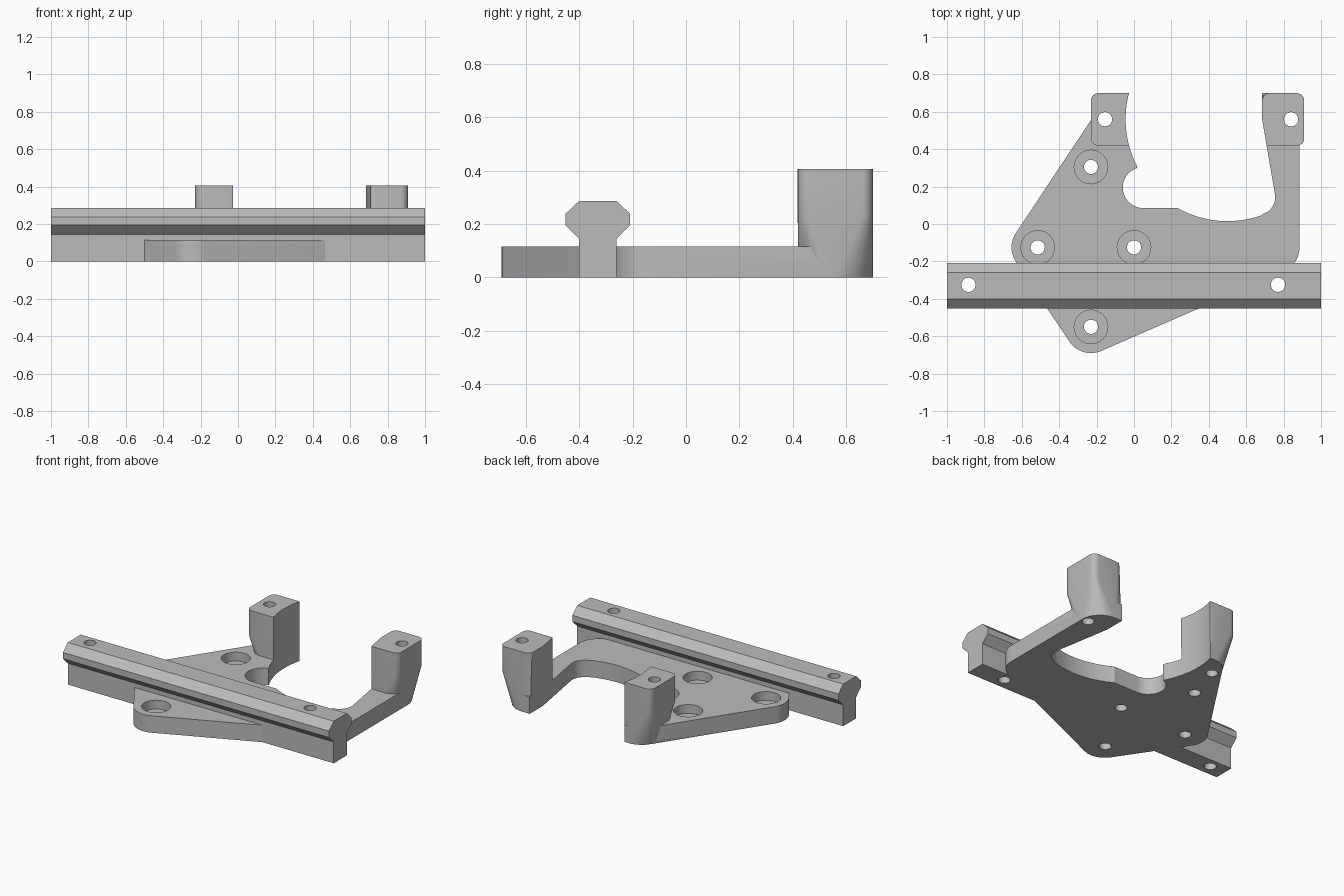
import bpy, bmesh
from math import sin, cos, radians, pi

if "Cube" in bpy.data.objects:
    bpy.data.objects.remove(bpy.data.objects["Cube"], do_unlink=True)

gray = bpy.data.materials.new("light_gray")
gray.use_nodes = True
gray.diffuse_color = (0.5, 0.5, 0.5, 1)
gray.node_tree.nodes["Principled BSDF"].inputs["Base Color"].default_value = (0.5, 0.5, 0.5, 1)

PLATE = 0.115    # plate thickness
TOP = 0.405      # tower height
CORNER = 0.14    # plate corner radius
BORE = 0.038     # screw hole radius


def finish(name, bm):
    bmesh.ops.recalc_face_normals(bm, faces=bm.faces)
    mesh = bpy.data.meshes.new(name)
    bm.to_mesh(mesh)
    bm.free()
    mesh.materials.append(gray)
    obj = bpy.data.objects.new(name, mesh)
    bpy.context.collection.objects.link(obj)
    return obj


def arc(cx, cy, r, a, b, n):
    angles = [radians(a + (b - a) * i / n) for i in range(n + 1)]
    return [(cx + r * cos(t), cy + r * sin(t)) for t in angles]


def at(points, z):
    return [(x, y, z) for x, y in points]


def hull(name, points):
    bm = bmesh.new()
    for p in points:
        bm.verts.new(p)
    res = bmesh.ops.convex_hull(bm, input=bm.verts[:])
    loose = {v for v in res["geom_interior"] + res["geom_unused"]
             if isinstance(v, bmesh.types.BMVert) and not v.link_faces}
    bmesh.ops.delete(bm, geom=list(loose), context='VERTS')
    bmesh.ops.dissolve_limit(bm, angle_limit=0.01, verts=bm.verts[:], edges=bm.edges[:])
    return finish(name, bm)


def prism(name, outline, offset):
    bm = bmesh.new()
    face = bm.faces.new([bm.verts.new(p) for p in outline])
    geom = bmesh.ops.extrude_face_region(bm, geom=[face])["geom"]
    bmesh.ops.translate(bm, vec=offset, verts=[v for v in geom if isinstance(v, bmesh.types.BMVert)])
    return finish(name, bm)


def combine(target, other, operation):
    other.hide_render = True
    mod = target.modifiers.new("combine", 'BOOLEAN')
    mod.operation, mod.object, mod.solver = operation, other, 'EXACT'
    bpy.context.view_layer.objects.active = target
    bpy.ops.object.modifier_apply(modifier=mod.name)
    bpy.data.objects.remove(other, do_unlink=True)


def drill(target, x, y, r, z0, z1):
    circle = arc(x, y, r, 0, 360, 32)[:-1]
    combine(target, prism("drill_cutter", at(circle, z0), (0, 0, z1 - z0)), 'DIFFERENCE')


def rounded_box(x0, x1, y0, y1, r):
    pts = []
    for i, (x, y) in enumerate([(x1 - r, y1 - r), (x0 + r, y1 - r), (x0 + r, y0 + r), (x1 - r, y0 + r)]):
        pts += arc(x, y, r, 90 * i, 90 * i + 90, 6)
    return pts


# Plate: rounded hull around five corners
feet = [(-0.06, 0.56), (0.745, 0.56)]
corners = feet + [(-0.515, -0.125), (-0.23, -0.55), (0.745, -0.125)]
rim = [p for x, y in corners for p in arc(x, y, CORNER, 0, 360, 48)[:-1]]
plate = hull("mounting_plate", at(rim, 0) + at(rim, PLATE))

# Towers: rounded blocks tapering down into round feet
for (fx, fy), (x0, x1) in zip(feet, [(-0.23, 0.0), (0.685, 0.91)]):
    block = rounded_box(x0, x1, 0.418, 0.7, 0.04)
    foot = arc(fx, fy, CORNER, 0, 360, 48)[:-1]
    tower = hull("tower", at(foot, 0) + at(block, 0.23) + at(block, TOP))
    combine(plate, tower, 'UNION')

# Opening between the towers
opening = arc(0.5, 0.56, 0.545, 154, 207.3, 16)
opening += arc(0.05, 0.195, 0.11, 107, 270, 16)
opening += arc(0.5, 0.56, 0.545, 240.4, 289, 16)
opening += arc(0.662, 0.143, 0.093, -68, 9, 10)
opening += [(0.685, 0.56), (0.685, 0.8)]
combine(plate, prism("opening_cutter", at(opening, -0.1), (0, 0, 0.7)), 'DIFFERENCE')

# Counterbored plate holes and tower holes
for x, y in [(-0.23, 0.305), (-0.515, -0.125), (0, -0.125), (-0.23, -0.55)]:
    drill(plate, x, y, 0.09, 0.055, 0.3)
    drill(plate, x, y, BORE, -0.1, 0.3)
for x in (-0.155, 0.84):
    drill(plate, x, 0.56, BORE, -0.1, 0.6)

# Rail: mirrored T-shaped section swept along x
half = [(0.07, 0), (0.07, 0.145), (0.121, 0.195), (0.121, 0.238), (0.07, 0.286)]
section = [(-0.33 + w, z) for w, z in half] + [(-0.33 - w, z) for w, z in reversed(half)]
rail = prism("rail", [(-1, y, z) for y, z in section], (2, 0, 0))
for x in (-0.885, 0.77):
    drill(rail, x, -0.325, BORE, -0.1, 0.5)

# Smooth the curved walls, keep hard edges
for obj in (plate, rail):
    bpy.ops.object.select_all(action='DESELECT')
    obj.select_set(True)
    bpy.context.view_layer.objects.active = obj
    bpy.ops.object.shade_smooth_by_angle(angle=radians(20))
